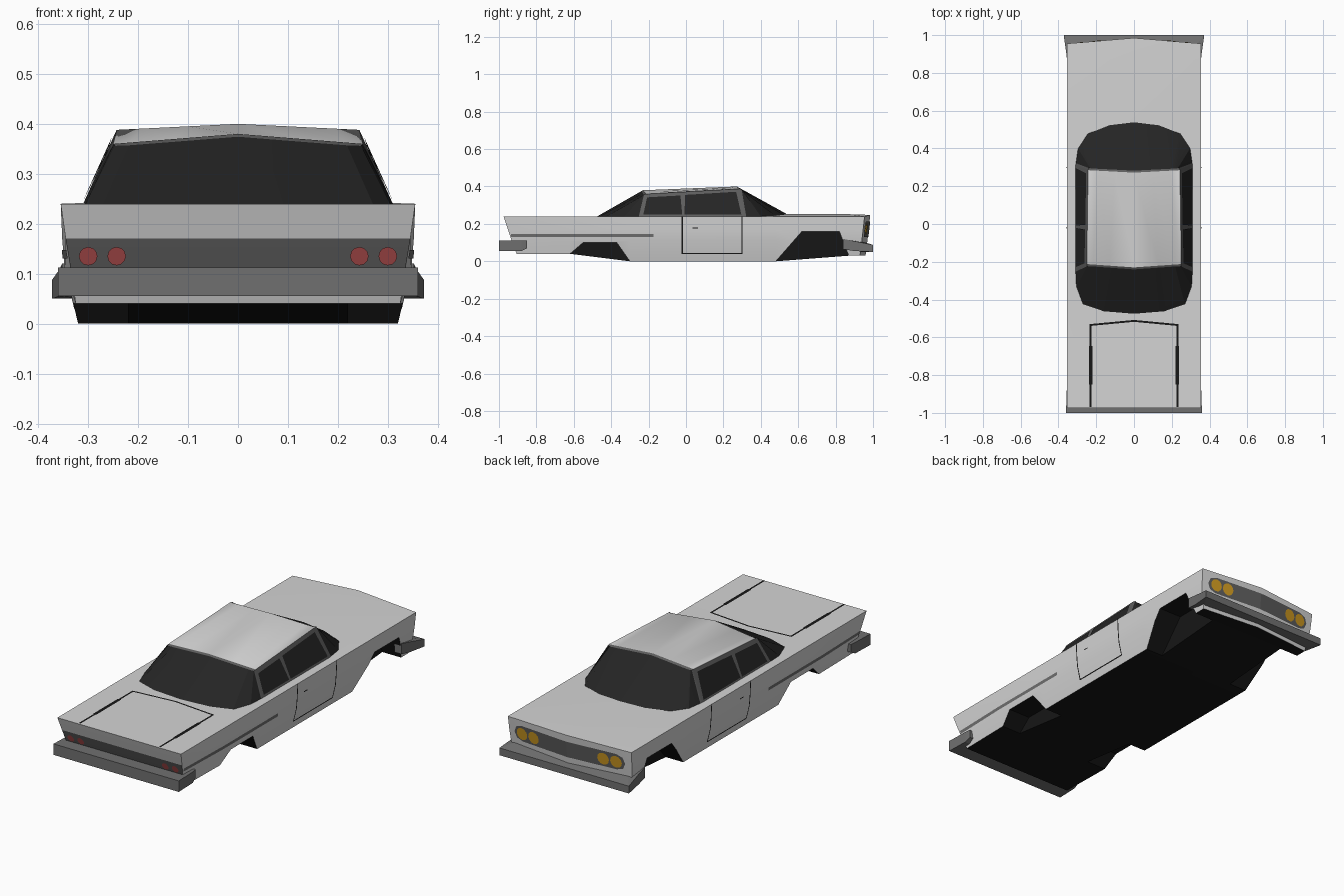
import bpy, bmesh, math
from mathutils import Vector

if "Cube" in bpy.data.objects:
    bpy.data.objects.remove(bpy.data.objects["Cube"])


def material(name, rgb):
    m = bpy.data.materials.new(name)
    m.diffuse_color = (*rgb, 1)
    m.use_nodes = True
    m.node_tree.nodes["Principled BSDF"].inputs["Base Color"].default_value = m.diffuse_color
    return m


WHITE = material("body_white", (.66, .66, .66))
BLACK = material("underside_black", (.008, .008, .008))
GREY = material("bumper_grey", (.16, .16, .16))
PANEL = material("panel_grey", (.11, .11, .11))
GLASS = material("glass_dark", (.018, .018, .018))
RED = material("tail_red", (.40, .07, .07))
AMBER = material("lamp_amber", (.62, .32, .015))


def make(name, bm, mats, recalc=True):
    if recalc:
        bmesh.ops.recalc_face_normals(bm, faces=bm.faces[:])
    me = bpy.data.meshes.new(name)
    bm.to_mesh(me)
    bm.free()
    ob = bpy.data.objects.new(name, me)
    bpy.context.collection.objects.link(ob)
    for m in mats:
        me.materials.append(m)
    return ob


def plates(name, polys, mat, out):
    """Thin painted plates; out gives the outward direction per polygon centre."""
    bm = bmesh.new()
    for pts in polys:
        f = bm.faces.new([bm.verts.new(p) for p in pts])
        f.normal_update()
        if f.normal.dot(Vector(out(f.calc_center_median()))) < 0:
            f.normal_flip()
    return make(name, bm, [mat], False)


def lerp(a, b, t):
    return a + (b - a) * t


def smooth(ob, deg):
    bpy.ops.object.select_all(action='DESELECT')
    ob.select_set(True)
    bpy.context.view_layer.objects.active = ob
    bpy.ops.object.shade_smooth_by_angle(angle=math.radians(deg))


# Body: stations along y, each with four levels (half width, z) and a crown
MID_W = (.355, .352, .347)
REAR_W = (.355, .345, .335)
LEVELS = (.24, .17, .11)
# y per level, bottom z, bottom half width, crown height, centre bulge in y
stations = [
    ((-.975, -.952, -.932, -.905), .04, .325, 0, 0),
    ((-.62,) * 4, .04, .33, 0, 0),
    ((-.30,) * 4, 0, .32, 0, 0),
    ((.48,) * 4, 0, .32, .013, 0),
    ((.87,) * 4, .03, .328, .012, 0),
    ((.955, .947, .94, .93), .03, .328, .008, .03),
]
bm = bmesh.new()
grid = []
for i, (ys, zb, wb, crown, bulge) in enumerate(stations):
    widths = (REAR_W if i == 0 else MID_W) + (wb,)
    rows = []
    for j, z in enumerate(LEVELS + (zb,)):
        c = crown if j == 0 else 0
        rows.append([bm.verts.new((s * widths[j], ys[j] + (bulge if s == 0 else 0),
                                   z + (c if s == 0 else 0))) for s in (-1, 0, 1)])
    grid.append(rows)
for a, b in zip(grid, grid[1:]):
    for k in (0, 1):
        bm.faces.new((a[0][k], a[0][k + 1], b[0][k + 1], b[0][k]))
        bm.faces.new((a[3][k], a[3][k + 1], b[3][k + 1], b[3][k])).material_index = 1
    for k in (0, 2):
        for j in range(3):
            bm.faces.new((a[j][k], b[j][k], b[j + 1][k], a[j + 1][k]))
for n, rows in enumerate((grid[0], grid[-1])):
    for j in range(3):
        for k in (0, 1):
            f = bm.faces.new((rows[j][k], rows[j][k + 1], rows[j + 1][k + 1], rows[j + 1][k]))
            f.material_index = 2 if n == 0 and j == 1 else 0
# drop the unused centre vertices between the ends
bmesh.ops.delete(bm, geom=[v for v in bm.verts if not v.link_faces], context='VERTS')
body = make("body", bm, [WHITE, BLACK, PANEL])

# Wheel wells cut from both sides
bm = bmesh.new()
for prof in ([(-.69, -.02), (-.55, .10), (-.37, .10), (-.286, -.02)],
             [(.4625, -.02), (.62, .16), (.82, .16), (.889, -.02)]):
    for s in (-1, 1):
        ends = [[bm.verts.new((s * x, y, z)) for y, z in prof] for x in (.22, .5)]
        bm.faces.new(ends[0])
        bm.faces.new(ends[1])
        for k in range(4):
            m = (k + 1) % 4
            bm.faces.new((ends[0][k], ends[0][m], ends[1][m], ends[1][k]))
for f in bm.faces:
    f.material_index = 1
cutter = make("wheel_well_cutter", bm, [WHITE, BLACK, PANEL])
cutter.hide_render = True
mod = body.modifiers.new("wheel_wells", 'BOOLEAN')
mod.operation = 'DIFFERENCE'
mod.solver = 'EXACT'
mod.object = cutter
bpy.context.view_layer.objects.active = body
bpy.ops.object.modifier_apply(modifier=mod.name)
bpy.data.objects.remove(cutter)
smooth(body, 20)

# Cabin: wrap-around glass front and rear, crowned roof
front = [(.31, .31), (.297, .40), (.245, .48), (.13, .525), (0, .54)]
rear = [(.31, -.24), (.305, -.33), (.27, -.425), (.16, -.462), (0, -.475)]


def glass_rows(half, yc, ye, zc, ze, top_w, lift):
    base, top = [], []
    full = [(-x, y) for x, y in half] + half[-2::-1]
    for x, y in full:
        t = abs(x) / .31
        base.append(bm.verts.new((x, y, .24 + lift * (1 - t))))
        top.append(bm.verts.new((x / .31 * top_w, lerp(yc, ye, t), lerp(zc, ze, t))))
    return base, top


bm = bmesh.new()
fb, ft = glass_rows(front, .272, .285, .40, .388, .243, .012)
rb, rt = glass_rows(rear, -.23, -.212, .38, .36, .25, 0)
glass = []
for base, top in ((fb, ft), (rb, rt)):
    strip = [bm.faces.new((base[k], base[k + 1], top[k + 1], top[k])) for k in range(8)]
    glass.append(strip)
for k in range(8):
    bm.faces.new((ft[k], ft[k + 1], rt[k + 1], rt[k]))
for k in (0, -1):
    bm.faces.new((fb[k], ft[k], rt[k], rb[k])).material_index = 1
bmesh.ops.recalc_face_normals(bm, faces=bm.faces[:])
for strip in glass:
    rim = bmesh.ops.inset_region(bm, faces=strip, thickness=.012, use_even_offset=True)
    for f in rim["faces"]:
        f.material_index = 1
    for f in strip:
        f.material_index = 2
cabin = make("cabin", bm, [WHITE, PANEL, GLASS], False)
smooth(cabin, 25)


# Side windows
def cabin_side(s, y, z):
    top_z = lerp(.36, .388, (y + .212) / .497)
    return (s * (lerp(.31, lerp(.25, .243, (y + .212) / .497), (z - .24) / (top_z - .24)) + .003), y, z)


windows = ([(-.228, .25), (-.208, .342), (-.03, .352), (-.02, .25)],
           [(-.008, .25), (-.005, .355), (.268, .372), (.296, .25)])
plates("side_windows", [[cabin_side(s, y, z) for y, z in w] for w in windows for s in (-1, 1)],
       GLASS, lambda c: (c.x, 0, 0))


# Body side details
def body_side(s, y, z):
    t = max(0, min(1, (-.62 - y) / .32))
    pts = [(0.0, .32)] + [(LEVELS[i], lerp(MID_W[i], REAR_W[i], t)) for i in (2, 1, 0)]
    for (z0, x0), (z1, x1) in zip(pts, pts[1:]):
        if z <= z1 + 1e-6:
            return (s * (lerp(x0, x1, (z - z0) / (z1 - z0)) + .0025), y, z)


def side_rects(rects):
    return [[body_side(s, y, z) for y, z in ((a, c), (b, c), (b, d), (a, d))]
            for a, b, c, d in rects for s in (-1, 1)]


def sideways(c):
    return (c.x, 0, 0)


plates("side_trim", side_rects([(-.935, -.62, .13, .147), (-.62, -.175, .13, .147)]), GREY, sideways)
seams = [(y - .003, y + .003, a, b) for y in (-.02, .30) for a, b in ((.04, .11), (.11, .17), (.17, .24))]
seams += [(-.02, .30, .038, .044), (.035, .065, .176, .181)]
plates("door_seams", side_rects(seams), BLACK, sideways)

# Boot lid seams
lid = []
for s in (-1, 1):
    for w, a, b in ((.005, -.97, -.535), (.009, -.85, -.645)):
        lid.append([(s * (.23 + dx), y, .2425) for dx, y in ((-w, a), (w, a), (w, b), (-w, b))])
    lid.append([(s * x, y, .2425) for x, y in ((0, -.508), (.235, -.53), (.235, -.54), (0, -.518))])
plates("boot_seams", lid, BLACK, lambda c: (0, 0, 1))


# Grille and lamps
def nose(x, z, off):
    return (x, .985 - .03 * abs(x) / .355 - .015 * (.24 - z) / .13 + off, z)


def tail(x, z, off):
    return (x, -.975 + .33 * (.24 - z) - off, z)


def disc(f, x, z, r, off, n=12):
    return [f(x + r * math.cos(2 * math.pi * k / n), z + r * math.sin(2 * math.pi * k / n), off)
            for k in range(n)]


half_oval = [(0, .13), (.27, .13), (.305, .142), (.318, .172), (.305, .202), (.27, .214), (0, .214)]
plates("grille", [[nose(s * x, z, .003) for x, z in half_oval] for s in (-1, 1)],
       PANEL, lambda c: (0, 1, 0))
plates("headlamps", [disc(nose, s * x, .172, .032, .006) for s in (-1, 1) for x in (.2, .27)],
       AMBER, lambda c: (0, 1, 0))
plates("tail_lamps", [disc(tail, s * x, .135, .0185, .004) for s in (-1, 1) for x in (.243, .3)],
       RED, lambda c: (0, -1, 0))


# Bumpers: U-shaped bars, outline of (half width, y, bottom z, top z)
def bumper(name, outer, inner):
    bm = bmesh.new()
    loops = []
    for path in (outer, inner):
        full = [(-x, y, a, b) for x, y, a, b in path] + path[::-1]
        loops.append([(bm.verts.new((x, y, a)), bm.verts.new((x, y, b))) for x, y, a, b in full])
    o, i = loops
    for k in range(len(o) - 1):
        bm.faces.new((o[k][0], o[k + 1][0], o[k + 1][1], o[k][1]))
        bm.faces.new((i[k][0], i[k + 1][0], i[k + 1][1], i[k][1]))
        for e in (0, 1):
            bm.faces.new((o[k][e], o[k + 1][e], i[k + 1][e], i[k][e]))
    for k in (0, -1):
        bm.faces.new((o[k][0], o[k][1], i[k][1], i[k][0]))
    make(name, bm, [GREY])


bumper("rear_bumper", [(.352, -.85, .07, .112), (.356, -.88, .055, .112), (.36, -1, .055, .112)],
       [(.31, -.85, .07, .112), (.31, -.88, .055, .112), (.31, -.90, .055, .112)])
bumper("front_bumper", [(.352, .84, .065, .12), (.358, .90, .055, .108), (.372, 1, .05, .088)],
       [(.31, .84, .065, .12), (.31, .90, .055, .112), (.31, .92, .05, .112)])
